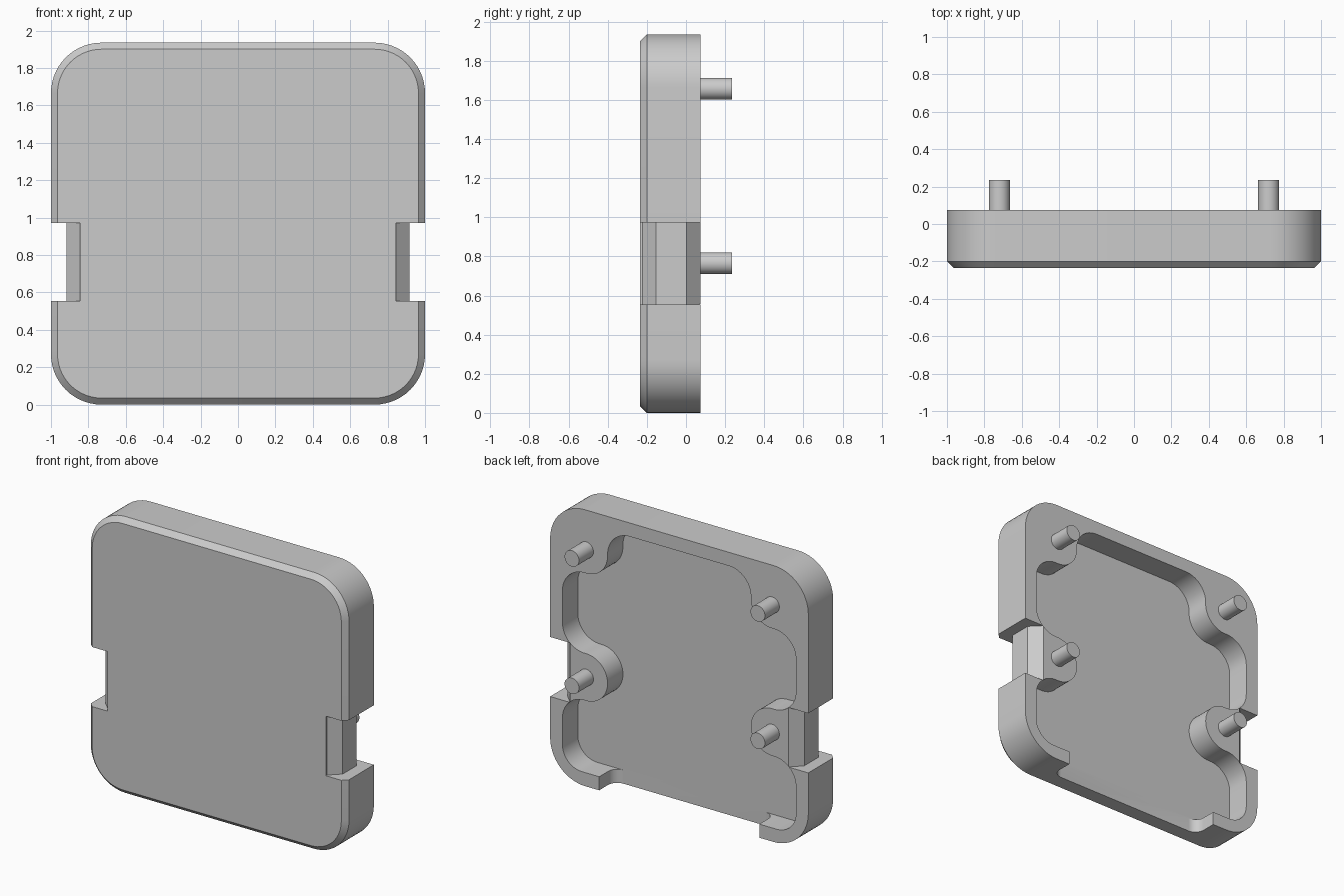
import bpy, bmesh, math
from mathutils import Vector

cube = bpy.data.objects.get("Cube")
if cube:
    bpy.data.objects.remove(cube, do_unlink=True)

# Main sizes
FRONT, BACK, FLOOR, TIP = -0.235, 0.075, -0.095, 0.235
HEIGHT, WALL, CHAMFER, CORNER = 1.935, 0.095, 0.035, 0.27
PIN_X, PIN_LOW, PIN_HIGH, PIN_R = 0.72, 0.765, 1.657, 0.056
BOSS_R, FILLET = 0.165, 0.17

grey = bpy.data.materials.new("grey plastic")
grey.use_nodes = True
colour = (0.6, 0.6, 0.6, 1)
grey.diffuse_color = colour
grey.node_tree.nodes["Principled BSDF"].inputs["Base Color"].default_value = colour


def arc(centre, r, a0, a1, n=14):
    return [centre + r * Vector((math.cos(a0 + (a1 - a0) * i / n),
                                 math.sin(a0 + (a1 - a0) * i / n))) for i in range(n + 1)]


def loft(name, rings):
    """Join rings of 3D points into a closed solid."""
    bm = bmesh.new()
    loops = [[bm.verts.new(p) for p in ring] for ring in rings]
    n = len(loops[0])
    for a, b in zip(loops, loops[1:]):
        for i in range(n):
            j = (i + 1) % n
            bm.faces.new((a[i], a[j], b[j], b[i]))
    bm.faces.new(loops[0][::-1])
    bm.faces.new(loops[-1])
    bmesh.ops.recalc_face_normals(bm, faces=bm.faces)
    mesh = bpy.data.meshes.new(name)
    bm.to_mesh(mesh)
    bm.free()
    mesh.materials.append(grey)
    ob = bpy.data.objects.new(name, mesh)
    bpy.context.collection.objects.link(ob)
    return ob


def activate(ob):
    bpy.ops.object.select_all(action='DESELECT')
    ob.select_set(True)
    bpy.context.view_layer.objects.active = ob


def cut(ob, cutter):
    mod = ob.modifiers.new("cut", 'BOOLEAN')
    mod.operation, mod.solver, mod.object = 'DIFFERENCE', 'EXACT', cutter
    activate(ob)
    bpy.ops.object.modifier_apply(modifier=mod.name)
    bpy.data.objects.remove(cutter, do_unlink=True)


def along_y(outline, y):
    return [(p[0], y, p[1]) for p in outline]


def along_z(outline, z):
    return [(p[0], p[1], z) for p in outline]


def mirrored(half):
    return half + [Vector((-p[0], p[1])) for p in reversed(half)]


def toward(a, b):
    d = b - a
    return math.atan2(d.y, d.x) % math.tau


def shell_outline(inset):
    r, x = CORNER - inset, 1 - CORNER
    return mirrored(arc(Vector((x, HEIGHT - CORNER)), r, math.pi / 2, 0)
                    + arc(Vector((x, CORNER)), r, 0, -math.pi / 2))


# Shell with chamfered front edge
shell = loft("shell", [along_y(shell_outline(0), BACK),
                       along_y(shell_outline(0), FRONT + CHAMFER),
                       along_y(shell_outline(CHAMFER), FRONT)])

# Rear cavity flowing around the four pin bosses
high, low = Vector((PIN_X, PIN_HIGH)), Vector((PIN_X, PIN_LOW))
inner_x, top = 1 - WALL, HEIGHT - WALL
side, reach = inner_x - FILLET, BOSS_R + FILLET
drop = math.sqrt(reach ** 2 - (side - PIN_X) ** 2)
shift = math.sqrt(reach ** 2 - (top - FILLET - PIN_HIGH) ** 2)
above = Vector((PIN_X - shift, top - FILLET))
below_high = Vector((side, PIN_HIGH - drop))
above_low = Vector((side, PIN_LOW + drop))
below_low = Vector((side, PIN_LOW - drop))
start = toward(above, high)
if start > math.pi:
    start -= math.tau
half = arc(above, FILLET, math.pi / 2, start)
half += arc(high, BOSS_R, toward(high, above), toward(high, below_high))[1:]
half += arc(below_high, FILLET, toward(below_high, high), 0)[1:]
half += arc(above_low, FILLET, 0, toward(above_low, low) - math.tau)
half += arc(low, BOSS_R, toward(low, above_low), toward(low, below_low), 24)[1:]
half += arc(below_low, FILLET, toward(below_low, low), 0)[1:]
half += arc(Vector((inner_x - 0.15, WALL + 0.15)), 0.15, 0, -math.pi / 2)
cavity = mirrored(half)
cut(shell, loft("cavity_cutter", [along_y(cavity, FLOOR), along_y(cavity, 0.2)]))

# Opening through the bottom rim, with rounded inner corners
slot = mirrored([Vector((0.62, 0.2))]
                + arc(Vector((0.55, FLOOR + 0.07)), 0.07, 0, -math.pi / 2, 8))
cut(shell, loft("opening_cutter", [along_z(slot, -0.1), along_z(slot, 0.13)]))

# Grip notches in both sides
notch = [(1.1, -0.3), (0.845, -0.3), (0.845, -0.223), (0.918, -0.153),
         (0.918, 0.002), (0.745, 0.175), (1.1, 0.175)]
for s in (1, -1):
    outline = [(s * x, y) for x, y in notch]
    cut(shell, loft("notch_cutter", [along_z(outline, 0.555), along_z(outline, 0.972)]))

activate(shell)
bpy.ops.object.shade_smooth_by_angle(angle=math.radians(25))

# Locating pins
for s, side_name in ((1, "left"), (-1, "right")):
    for z, level in ((PIN_LOW, "lower"), (PIN_HIGH, "upper")):
        ring = arc(Vector((s * PIN_X, z)), PIN_R, 0, math.tau, 32)[:-1]
        pin = loft(f"{level}_{side_name}_pin",
                   [along_y(ring, BACK - 0.02), along_y(ring, TIP)])
        activate(pin)
        bpy.ops.object.shade_smooth_by_angle(angle=math.radians(30))
